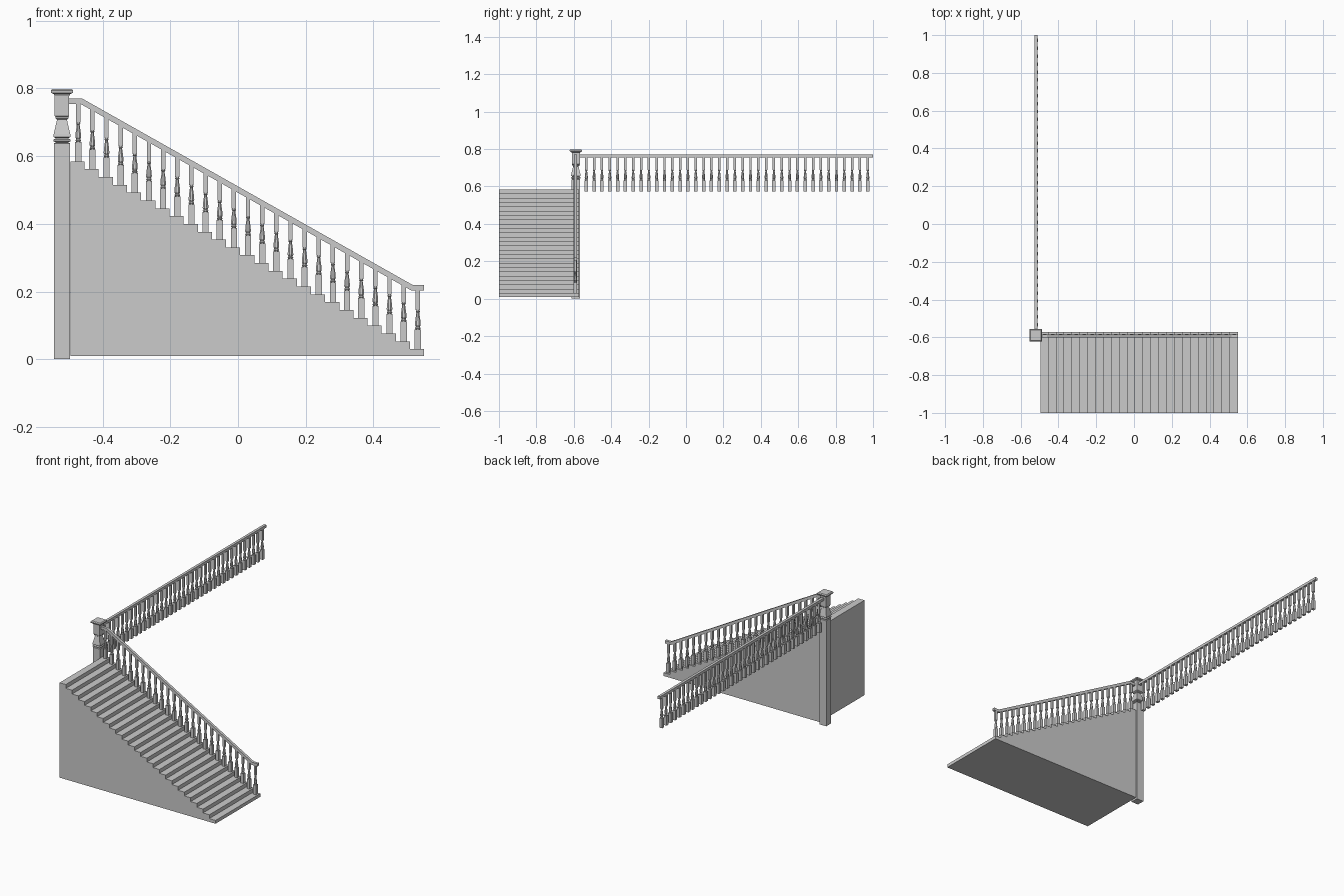
import bpy, bmesh, math

if "Cube" in bpy.data.objects:
    bpy.data.objects.remove(bpy.data.objects["Cube"])

N = 25                      # steps
RUN, RISE = 1.045 / N, 0.0231
X1, Z0, Z1 = 0.55, 0.01, 0.03
RAIL_Y, RAIL_X = -0.592, -0.518


def finish(bm, name):
    bmesh.ops.recalc_face_normals(bm, faces=bm.faces)
    me = bpy.data.meshes.new(name)
    bm.to_mesh(me)
    bm.free()
    ob = bpy.data.objects.new(name, me)
    bpy.context.collection.objects.link(ob)
    return ob


def extrude_y(name, pts, y0, y1):
    """Prism from an x/z outline."""
    bm = bmesh.new()
    f = bm.faces.new([bm.verts.new((x, y0, z)) for x, z in pts])
    ext = bmesh.ops.extrude_face_region(bm, geom=[f])["geom"]
    vs = [g for g in ext if isinstance(g, bmesh.types.BMVert)]
    bmesh.ops.translate(bm, verts=vs, vec=(0, y1 - y0, 0))
    return finish(bm, name)


def stack(bm, x, y, profile, sides):
    """Loft rings of (z, half width) around a vertical axis."""
    k = 1 / math.cos(math.pi / sides)
    rings = []
    for z, r in profile:
        ring = []
        for i in range(sides):
            a = 2 * math.pi * (i + 0.5) / sides
            ring.append(bm.verts.new((x + r * k * math.cos(a), y + r * k * math.sin(a), z)))
        rings.append(ring)
    for a, b in zip(rings, rings[1:]):
        for i in range(sides):
            j = (i + 1) % sides
            bm.faces.new((a[i], a[j], b[j], b[i]))
    bm.faces.new(rings[0][::-1])
    bm.faces.new(rings[-1])


def baluster(bm, x, y, z, top):
    # square foot, turned vase, square head
    stack(bm, x, y, [(z, 0.0092), (z + 0.058, 0.0092)], 4)
    turned = [(0.058, 0.006), (0.062, 0.0085), (0.066, 0.006), (0.071, 0.0085),
              (0.085, 0.0075), (0.108, 0.0042), (0.111, 0.0065), (0.115, 0.0045)]
    stack(bm, x, y, [(z + h, r) for h, r in turned], 8)
    stack(bm, x, y, [(z + 0.115, 0.0065), (top, 0.0065)], 4)


def rail_top(x):
    if x > 0.515:
        return 0.22
    return min(0.77, 0.22 + (0.515 - x) * 0.55 / 0.975)


# solid staircase
outline = [(X1 - N * RUN, Z0), (X1, Z0)]
for i in range(N):
    z = Z1 + i * RISE
    outline += [(X1 - i * RUN, z), (X1 - (i + 1) * RUN, z)]
extrude_y("staircase", outline, -1.0, -0.572)

# sloping handrail with level ends
t = 0.0165
extrude_y("stair_handrail",
          [(-0.50, 0.77), (-0.46, 0.77), (0.515, 0.22), (X1, 0.22),
           (X1, 0.22 - t), (0.511, 0.22 - t), (-0.464, 0.77 - t), (-0.50, 0.77 - t)],
          RAIL_Y - 0.008, RAIL_Y + 0.008)

# stair balusters, one per tread
bm = bmesh.new()
for i in range(N):
    x = X1 - (i + 0.45) * RUN
    baluster(bm, x, RAIL_Y, Z1 + i * RISE, rail_top(x) - 0.012)
finish(bm, "stair_balusters")

# landing handrail
extrude_y("landing_handrail",
          [(RAIL_X - 0.008, 0.756), (RAIL_X + 0.008, 0.756),
           (RAIL_X + 0.008, 0.772), (RAIL_X - 0.008, 0.772)], -0.575, 1.0)

# landing balusters
bm = bmesh.new()
for i in range(37):
    baluster(bm, RAIL_X, -0.533 + i * 0.0418, 0.574, 0.758)
finish(bm, "landing_balusters")

# newel post with vase and square cap
bm = bmesh.new()
stack(bm, -0.52, -0.589,
      [(0, 0.0235), (0.638, 0.0235), (0.640, 0.018), (0.644, 0.025), (0.649, 0.025),
       (0.653, 0.018), (0.657, 0.0255), (0.665, 0.0245), (0.708, 0.0145), (0.711, 0.019),
       (0.716, 0.019), (0.719, 0.0215), (0.778, 0.0215), (0.783, 0.024), (0.787, 0.032),
       (0.794, 0.033), (0.799, 0.028)], 4)
finish(bm, "newel_post")
